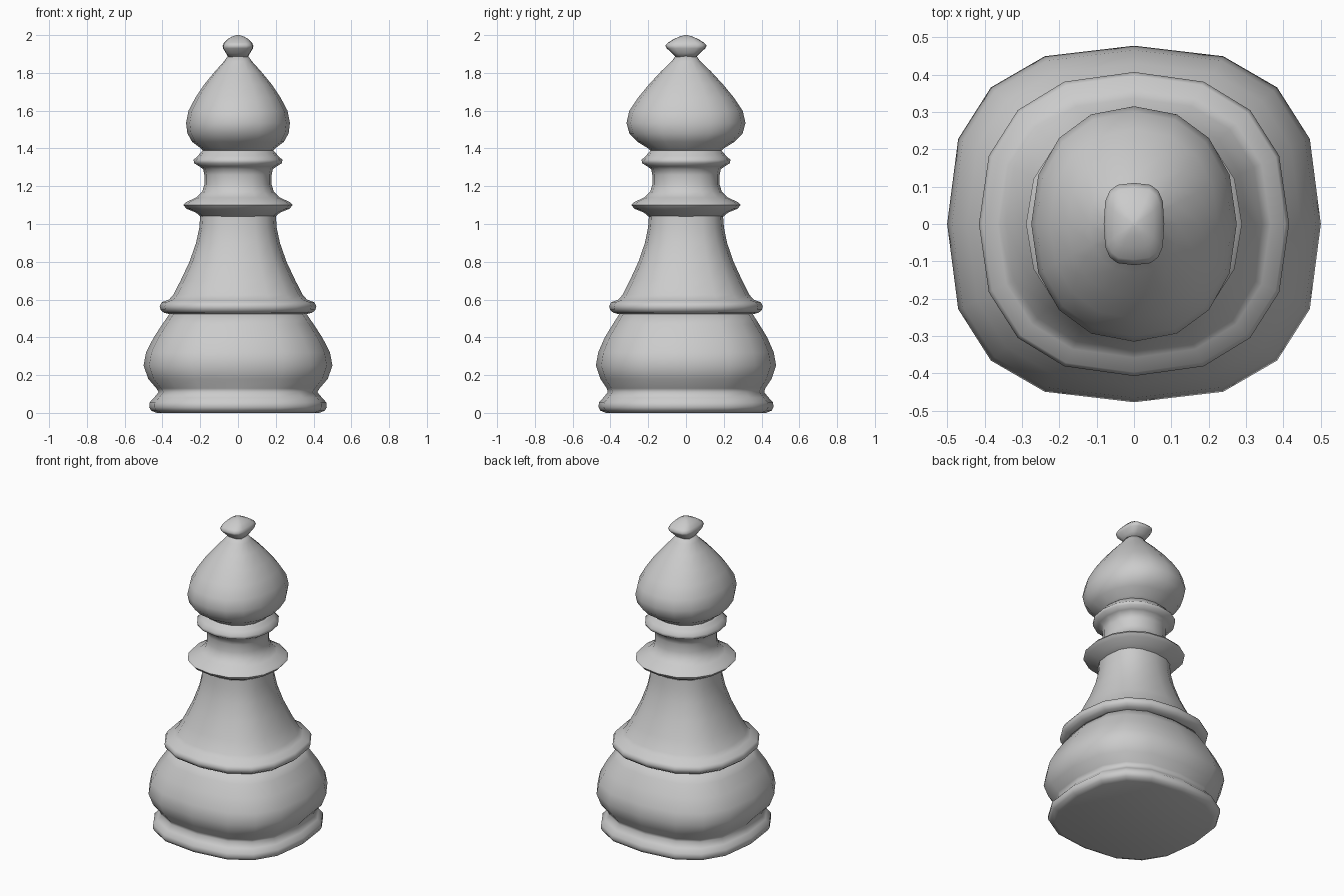
import bpy, bmesh, math

SIDES = 16

def ring(bm, z, rx, ry, n):
    """Rounded-square (superellipse) loop of vertices."""
    loop = []
    for i in range(SIDES):
        a = 2 * math.pi * i / SIDES
        c, s = round(math.cos(a), 6), round(math.sin(a), 6)
        x = math.copysign(abs(c) ** (2 / n), c) * rx
        y = math.copysign(abs(s) ** (2 / n), s) * ry
        loop.append(bm.verts.new((x, y, z)))
    return loop

def turned(name, profile, n, squash=1.0):
    """Loft a closed body through (z, rx[, ry]) stations."""
    bm = bmesh.new()
    loops = [ring(bm, p[0], p[1], p[2] if len(p) > 2 else p[1] * squash, n) for p in profile]
    for a, b in zip(loops, loops[1:]):
        for i in range(SIDES):
            j = (i + 1) % SIDES
            bm.faces.new((a[i], a[j], b[j], b[i]))
    bm.faces.new(loops[0][::-1])
    bm.faces.new(loops[-1])
    mesh = bpy.data.meshes.new(name)
    bm.to_mesh(mesh)
    bm.free()
    ob = bpy.data.objects.new(name, mesh)
    bpy.context.collection.objects.link(ob)
    bpy.ops.object.select_all(action='DESELECT')
    ob.select_set(True)
    bpy.context.view_layer.objects.active = ob
    bpy.ops.object.shade_smooth_by_angle(angle=math.radians(75))
    return ob

# Foot and bulging base
turned("base", [(0, .43), (.012, .46), (.03, .47), (.055, .468), (.08, .445), (.11, .42),
                (.13, .432, .42), (.18, .475, .453), (.25, .5, .477), (.32, .487, .465),
                (.4, .446, .43), (.47, .4, .387), (.525, .362, .352)], 2.6, .985)

# Raised band and tapering stem
turned("stem", [(.522, .36), (.53, .392), (.545, .41), (.565, .415), (.585, .405), (.6, .365),
                (.625, .343), (.7, .304), (.8, .257), (.9, .222), (.98, .205), (1.045, .2)],
       2.4, .98)

# Two neck collars
turned("neck", [(1.04, .2), (1.06, .222), (1.08, .272), (1.1, .289), (1.115, .276), (1.14, .222),
                (1.17, .19), (1.21, .178), (1.26, .178), (1.29, .184), (1.305, .205),
                (1.322, .233), (1.34, .235), (1.36, .213), (1.38, .197), (1.395, .18)], 2.2)

# Pointed head
turned("head", [(1.375, .175, .175), (1.4, .196, .2), (1.435, .243, .257), (1.48, .268, .3),
                (1.535, .275, .315), (1.6, .262, .3), (1.67, .225, .253), (1.74, .178, .195),
                (1.81, .12, .13), (1.86, .075, .077), (1.89, .053, .055)], 2.2)

# Oblong finial
turned("finial", [(1.885, .052, .055), (1.905, .064, .075), (1.93, .08, .102), (1.945, .081, .11),
                  (1.96, .074, .095), (1.98, .055, .063), (1.993, .03, .032), (2.0, .008, .008)], 3.2)
